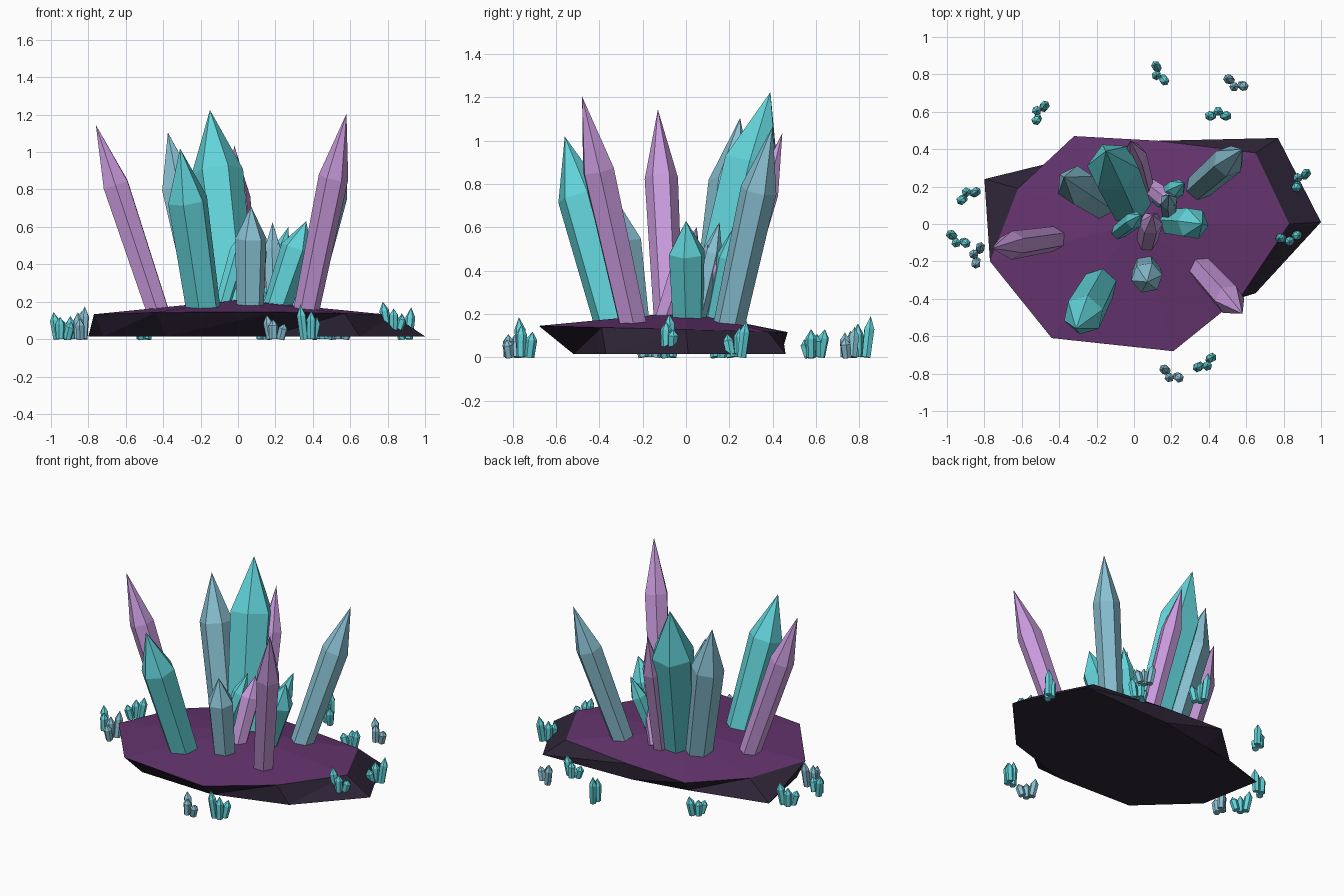
import bpy, bmesh, math
from mathutils import Vector

if "Cube" in bpy.data.objects:
    bpy.data.objects.remove(bpy.data.objects["Cube"])


def material(name, r, g, b):
    lin = [((c / 255 + 0.055) / 1.055) ** 2.4 for c in (r, g, b)]
    m = bpy.data.materials.new(name)
    m.diffuse_color = (*lin, 1)
    m.use_nodes = True
    m.node_tree.nodes["Principled BSDF"].inputs["Base Color"].default_value = m.diffuse_color
    return m


TEAL = material("teal crystal", 98, 212, 218)
BLUE = material("blue crystal", 138, 194, 212)
LILAC = material("lilac crystal", 200, 154, 220)
PURPLE = material("purple ground", 100, 52, 110)
DARK = material("dark rock", 45, 36, 54)


def finish(bm, name, *mats):
    bmesh.ops.recalc_face_normals(bm, faces=bm.faces)
    me = bpy.data.meshes.new(name)
    bm.to_mesh(me)
    bm.free()
    for m in mats:
        me.materials.append(m)
    ob = bpy.data.objects.new(name, me)
    bpy.context.collection.objects.link(ob)
    return ob


def crystal(bm, base, tip, radius, turn):
    """Six-sided prism that widens to a shoulder, then a sharp point."""
    base, tip = Vector(base), Vector(tip)
    axis = tip - base
    rot = axis.to_track_quat('Z', 'Y')
    rings = []
    for t, r in ((0, radius * .86), (.69, radius)):
        rings.append([bm.verts.new(base + axis * t + rot @ Vector(
            (r * math.cos(turn + k * math.pi / 3), r * math.sin(turn + k * math.pi / 3), 0)))
            for k in range(6)])
    apex = bm.verts.new(tip)
    a, b = rings
    bm.faces.new(a[::-1])
    for k in range(6):
        j = (k + 1) % 6
        bm.faces.new((a[k], a[j], b[j], b[k]))
        bm.faces.new((b[k], b[j], apex))


# Rock slab: nine-sided, with a gently peaked purple top that drops to the rear
top = [(.83, 0), (.65, .38), (.13, .445), (-.32, .47), (-.62, .19),
       (-.77, -.2), (-.44, -.61), (.21, -.68), (.57, -.39)]
bottom = [(1, .01), (.77, .46), (.11, .44), (-.27, .37), (-.8, .24),
          (-.72, -.18), (-.38, -.5), (.16, -.52), (.65, -.37)]
bm = bmesh.new()
tv = [bm.verts.new((x, y, .128 - .025 * y)) for x, y in top]
bv = [bm.verts.new((x, y, .015)) for x, y in bottom]
peak = bm.verts.new((0, 0, .21))
bm.faces.new(bv[::-1]).material_index = 1
for i in range(9):
    j = (i + 1) % 9
    bm.faces.new((tv[i], tv[j], peak)).material_index = 0
    for tri in ((bv[i], bv[j], tv[j]), (bv[i], tv[j], tv[i])):
        bm.faces.new(tri).material_index = 1
finish(bm, "rock_slab", PURPLE, DARK)


def grow(name, mat, x, y, tx, ty, tz, radius):
    """One crystal rooted just under the slab's top at x, y."""
    base, tip = Vector((x, y, .20 - .11 * math.hypot(x, y))), Vector((tx, ty, tz))
    base -= (tip - base) * .035
    bm = bmesh.new()
    crystal(bm, base, tip, radius, tz * 9)
    finish(bm, name, mat)


# Large crystals leaning outwards
grow("left_lilac_crystal", LILAC, -.43, -.08, -.76, -.13, 1.145, .077)
grow("right_lilac_crystal", LILAC, .365, -.245, .58, -.48, 1.205, .08)
grow("rear_lilac_crystal", LILAC, .05, .2, -.02, .445, 1.035, .065)
grow("front_teal_crystal", TEAL, -.185, -.33, -.31, -.56, 1.02, .11)
grow("main_teal_crystal", TEAL, -.03, .12, -.15, .39, 1.225, .14)
grow("left_blue_crystal", BLUE, -.18, .12, -.375, .25, 1.105, .105)
grow("front_blue_crystal", BLUE, .065, -.24, .07, -.31, .71, .085)
grow("right_blue_crystal", BLUE, .35, .2, .58, .4, 1.065, .085)
grow("right_teal_crystal", TEAL, .21, .01, .365, 0, .63, .088)

# Short crystals in the middle
grow("small_teal_crystal", TEAL, -.08, -.04, .04, .05, .6, .048)
grow("small_lilac_crystal", LILAC, .07, -.09, .1, .05, .6, .064)
grow("small_blue_crystal", BLUE, .19, .05, .185, .155, .625, .048)
grow("small_rear_teal_crystal", TEAL, .14, .13, .27, .22, .6, .05)
grow("small_rear_lilac_crystal", LILAC, .1, .19, .22, .1, .52, .055)


def shards(name, mat, x, y, degrees, height, foot=0):
    """Three small crystals fanned along one direction, tallest at its end."""
    d = Vector((math.cos(math.radians(degrees)), math.sin(math.radians(degrees)), 0))
    side = Vector((-d.y, d.x, 0))
    bm = bmesh.new()
    for k in (-1, 0, 1):
        base = Vector((x, y, foot)) + d * .03 * k + side * (.012 - .024 * abs(k))
        tip = base + d * .025 * k + Vector((0, 0, height * (.82 + .18 * k) - foot))
        crystal(bm, base, tip, .026, k + degrees)
    finish(bm, name, mat)


# Shards scattered around the slab
shards("rear_shards", TEAL, .13, .8, 120, .19)
shards("rear_right_shards", BLUE, .54, .745, 155, .14)
shards("rear_left_shards", TEAL, -.51, .6, 60, .13)
shards("right_rear_shards", TEAL, .45, .59, 0, .13)
shards("right_shards", TEAL, .885, .24, 55, .17)
shards("left_rear_shards", TEAL, -.89, .16, 30, .15)
shards("left_shards", TEAL, -.945, -.09, 150, .145)
shards("left_front_shards", BLUE, -.845, -.165, 75, .175)
shards("right_front_shards", TEAL, .83, -.08, 190, .2, .05)
shards("front_shards", BLUE, .195, -.81, 150, .13)
shards("front_right_shards", TEAL, .385, -.75, 215, .185)
